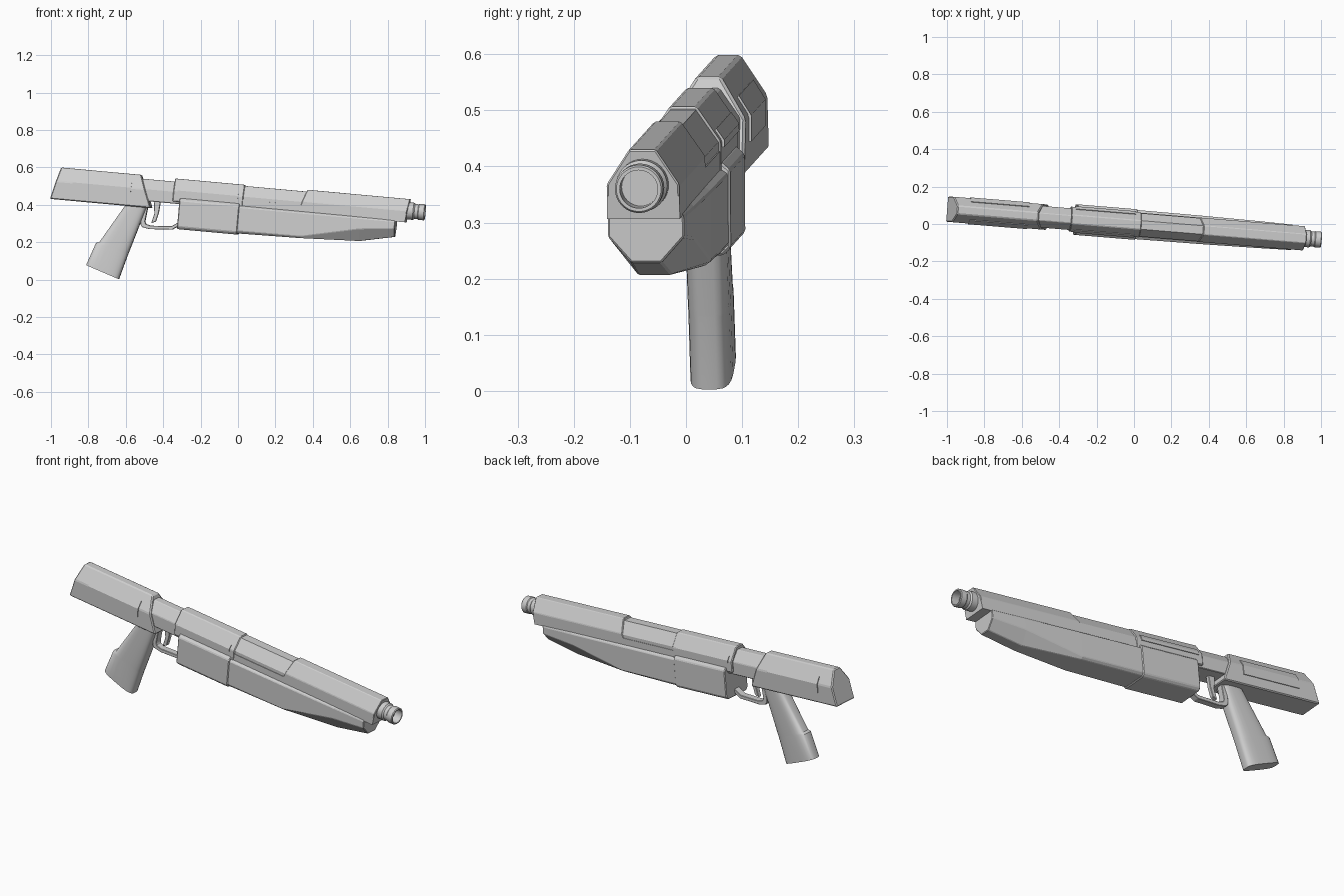
import bpy, bmesh, math
from mathutils import Matrix, Vector

old = bpy.data.objects.get("Cube")
if old:
    bpy.data.objects.remove(old, do_unlink=True)

# One plain grey for every part
grey = bpy.data.materials.new("plain_grey")
grey.use_nodes = True
colour = (0.62, 0.62, 0.62, 1)
grey.diffuse_color = colour
grey.node_tree.nodes["Principled BSDF"].inputs["Base Color"].default_value = colour

# Parts are built along x, then the whole model is tilted nose down and turned
POSE = (Matrix.Translation((0, -0.002, 0))
        @ Matrix.Rotation(math.radians(-4.7), 4, "Z")
        @ Matrix.Rotation(math.radians(5.2), 4, "Y"))


def loft(name, rings, bevel=0.0, smooth=False):
    """Skin equal-length rings of points and cap both ends."""
    bm = bmesh.new()
    loops = [[bm.verts.new(p) for p in ring] for ring in rings]
    count = len(loops[0])
    for a, b in zip(loops, loops[1:]):
        for i in range(count):
            j = (i + 1) % count
            bm.faces.new((a[i], a[j], b[j], b[i]))
    bm.faces.new(loops[0])
    bm.faces.new(loops[-1])
    bmesh.ops.recalc_face_normals(bm, faces=bm.faces)
    mesh = bpy.data.meshes.new(name)
    bm.to_mesh(mesh)
    bm.free()
    mesh.materials.append(grey)
    obj = bpy.data.objects.new(name, mesh)
    bpy.context.collection.objects.link(obj)
    obj.matrix_world = POSE
    if bevel:
        mod = obj.modifiers.new("edge_bevel", "BEVEL")
        mod.width = bevel
        mod.segments = 1
        mod.limit_method = "ANGLE"
        mod.angle_limit = math.radians(25)
    if smooth:
        bpy.ops.object.select_all(action="DESELECT")
        obj.select_set(True)
        bpy.context.view_layer.objects.active = obj
        bpy.ops.object.shade_smooth_by_angle(angle=math.radians(35))
    return obj


def mirrored(half):
    return half + [(-y, z) for y, z in reversed(half)]


def prism(name, outline, start, end, bevel=0.0):
    """Extrude a (y, z) outline along x; each end may slant with height."""
    def ring(pos):
        return [(pos(z) if callable(pos) else pos, y, z) for y, z in outline]
    return loft(name, [ring(start), ring(end)], bevel)


def plate(name, outline, half, bevel=0.0):
    """Extrude an (x, z) outline across the width."""
    return loft(name, [[(x, y, z) for x, z in outline] for y in (-half, half)], bevel)


# Rear housing with slanted ends
prism("rear_housing",
      mirrored([(0.022, 0.511), (0.068, 0.437), (0.068, 0.339)]),
      lambda z: -1.039 + (z - 0.338) * 0.237,
      lambda z: -0.498 - (z - 0.344) * 0.4, 0.005)

# Receiver core running between the housings
prism("receiver_neck",
      mirrored([(0.02, 0.491), (0.058, 0.44), (0.058, 0.374)]), -0.62, -0.3, 0.003)

# Upper covers
prism("receiver_cover",
      mirrored([(0.024, 0.508), (0.067, 0.445), (0.067, 0.385)]), -0.383, -0.006, 0.004)
prism("middle_cover",
      mirrored([(0.023, 0.502), (0.0625, 0.445), (0.0625, 0.385)]), -0.02, 0.4)
prism("front_cover",
      mirrored([(0.024, 0.512), (0.065, 0.449), (0.065, 0.425)]),
      lambda z: 0.329 - (0.512 - z) * 0.3,
      lambda z: 0.868 + (z - 0.387) * 0.12, 0.003)
prism("lower_rail",
      mirrored([(0.065, 0.428), (0.065, 0.387)]), -0.01,
      lambda z: 0.868 + (z - 0.387) * 0.12)

# Thin side panels wrapping the shoulder ridge
for side, word in ((1, "left"), (-1, "right")):
    rear = [(0.0503, 0.473), (0.072, 0.438), (0.072, 0.391), (0.06, 0.391), (0.04, 0.465)]
    mid = [(0.057, 0.4665), (0.071, 0.446), (0.071, 0.433), (0.06, 0.433), (0.05, 0.46)]
    prism(word + "_rear_panel", [(side * y, z) for y, z in rear], -0.925, -0.61)
    prism(word + "_cover_panel", [(side * y, z) for y, z in mid], -0.36, -0.035)

# Fore-end grip block and its tapering front
prism("fore_end_block",
      mirrored([(0.066, 0.408), (0.082, 0.393), (0.082, 0.254), (0.068, 0.24)]),
      -0.345, -0.022, 0.004)
stations = [  # x, side half width, chamfer height, bottom half width, bottom height
    (-0.03, 0.078, 0.260, 0.066, 0.246),
    (0.32, 0.076, 0.262, 0.062, 0.252),
    (0.63, 0.072, 0.330, 0.030, 0.265),
    (0.817, 0.068, 0.350, 0.027, 0.304),
]
loft("fore_end",
     [[(x, y, z) for y, z in mirrored([(0.06, 0.398), (wide, 0.386), (wide, cham), (low, floor)])]
      for x, wide, cham, low, floor in stations], 0.003)

# Muzzle: turned barrel with a hollow bore
turned = [(0.84, 0.046), (0.905, 0.046), (0.912, 0.04), (0.93, 0.04), (0.934, 0.043),
          (0.963, 0.043), (0.967, 0.04), (0.967, 0.034), (0.925, 0.034)]
SIDES = 32
angles = [2 * math.pi * i / SIDES for i in range(SIDES)]
loft("muzzle",
     [[(x, r * math.cos(a), 0.449 + r * math.sin(a)) for a in angles] for x, r in turned],
     smooth=True)

# Pistol grip: rounded sections from back point to front point, stepped heel
levels = [((-0.625, 0.362), (-0.515, 0.36)),
          ((-0.636, 0.342), (-0.524, 0.336)),
          ((-0.758, 0.132), (-0.598, 0.082)),
          ((-0.775, 0.127), (-0.600, 0.076)),
          ((-0.817, 0.004), (-0.635, -0.055))]


def rounded(value, power):
    return math.copysign(abs(value) ** power, value)


rings = []
for back, front in levels:
    b, f = Vector(back), Vector(front)
    ring = []
    for i in range(24):
        a = 2 * math.pi * (i + 0.5) / 24
        p = b.lerp(f, 0.5 + 0.5 * rounded(math.cos(a), 0.6))
        ring.append((p.x, -0.009 + 0.038 * rounded(math.sin(a), 0.5), p.y))
    rings.append(ring)
loft("pistol_grip", rings, smooth=True)

# Trigger and its guard
plate("trigger", [(-0.488, 0.385), (-0.45, 0.385), (-0.455, 0.32), (-0.466, 0.27),
                  (-0.49, 0.259), (-0.478, 0.31)], 0.011, 0.002)
outer = [(-0.55, 0.35), (-0.546, 0.246), (-0.536, 0.233), (-0.497, 0.226),
         (-0.375, 0.234), (-0.335, 0.262)]
inner = [(-0.335, 0.284), (-0.38, 0.252), (-0.492, 0.245), (-0.518, 0.252),
         (-0.524, 0.265), (-0.515, 0.35)]
plate("trigger_guard", outer + inner, 0.018, 0.002)
